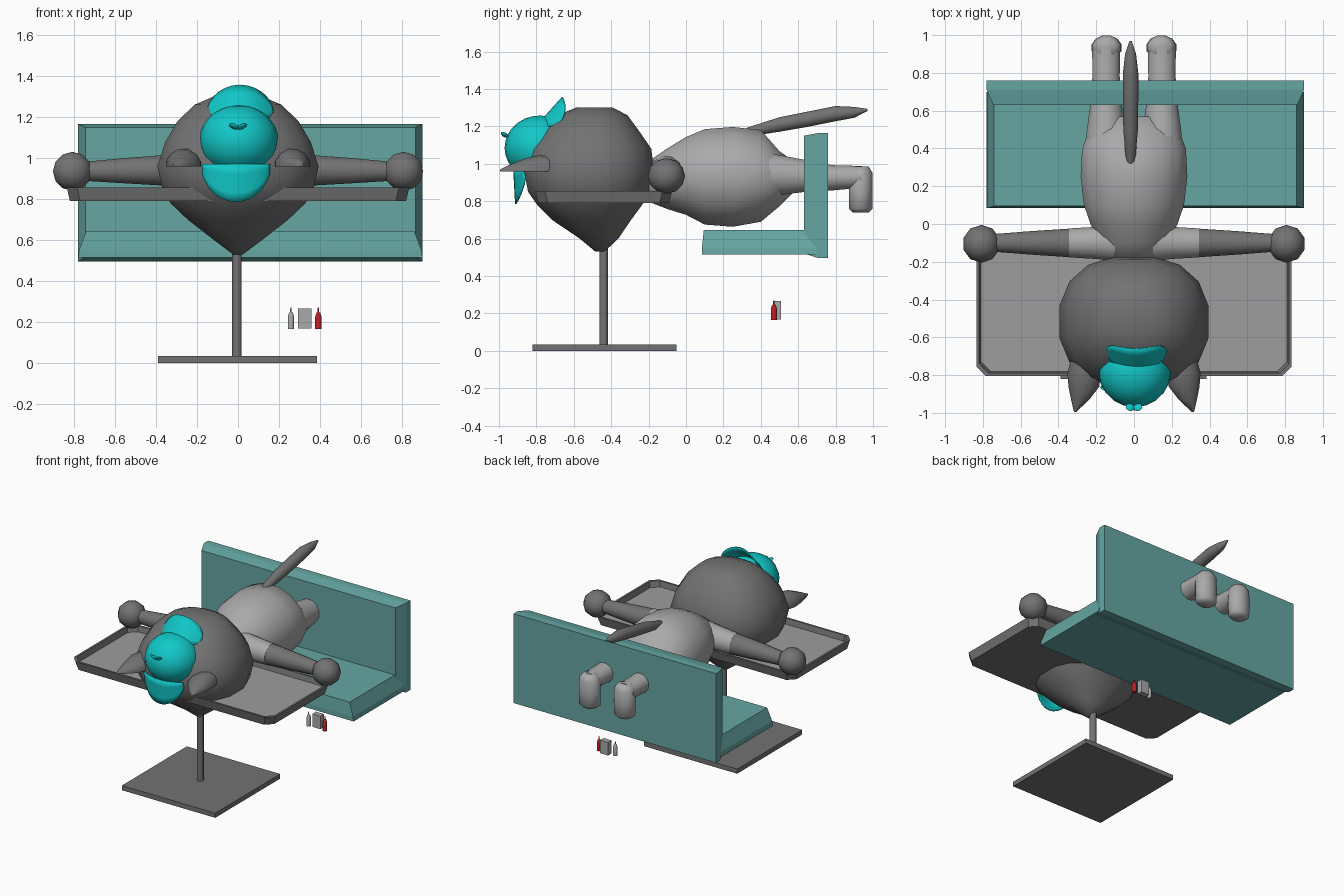
import bpy, bmesh, math
from mathutils import Vector

cube = bpy.data.objects.get("Cube")
if cube:
    bpy.data.objects.remove(cube)


def material(name, r, g, b):
    m = bpy.data.materials.new(name)
    m.use_nodes = True
    m.diffuse_color = (r, g, b, 1)
    m.node_tree.nodes["Principled BSDF"].inputs["Base Color"].default_value = (r, g, b, 1)
    return m


DARK = material("dark grey", .17, .17, .17)
LIGHT = material("light grey", .4, .4, .4)
TRAY = material("tray grey", .34, .34, .34)
BENCH = material("bench teal", .13, .38, .36)
CAP = material("cap teal", .006, .58, .58)
RED = material("red", .5, .015, .02)


def finish(name, bm, mats, angle):
    bmesh.ops.recalc_face_normals(bm, faces=bm.faces)
    me = bpy.data.meshes.new(name)
    bm.to_mesh(me)
    bm.free()
    for m in mats:
        me.materials.append(m)
    ob = bpy.data.objects.new(name, me)
    bpy.context.collection.objects.link(ob)
    if angle:
        bpy.ops.object.select_all(action='DESELECT')
        ob.select_set(True)
        bpy.context.view_layer.objects.active = ob
        bpy.ops.object.shade_smooth_by_angle(angle=math.radians(angle))
    return ob


def skin(name, rings, mats, angle=50):
    """Join rings of points into a closed skin; a second material goes on the last cap."""
    bm = bmesh.new()
    loops = [[bm.verts.new(p) for p in ring] for ring in rings]
    n = len(loops[0])
    for a, b in zip(loops, loops[1:]):
        for i in range(n):
            j = (i + 1) % n
            bm.faces.new((a[i], a[j], b[j], b[i]))
    bm.faces.new(loops[0])
    bm.faces.new(loops[-1]).material_index = len(mats) - 1
    return finish(name, bm, mats, angle)


def oval(axis, centre, a, b, n=12, power=1.0, floor=None):
    """Ring across an axis; a and b are its half sizes along the other two axes."""
    ring = []
    for i in range(n):
        t = 2 * math.pi * (i + .5) / n
        c, s = math.cos(t), math.sin(t)
        c = math.copysign(abs(c) ** power, c) * a
        s = math.copysign(abs(s) ** power, s) * b
        off = {'x': (0, c, s), 'y': (c, 0, s), 'z': (c, s, 0)}[axis]
        p = Vector(centre) + Vector(off)
        if floor is not None:
            p.z = max(p.z, floor)
        ring.append(p)
    return ring


def rect(x0, x1, y0, y1, z):
    return [(x0, y0, z), (x1, y0, z), (x1, y1, z), (x0, y1, z)]


def wall(x0, x1, z0, z1, y):
    return [(x0, y, z0), (x1, y, z0), (x1, y, z1), (x0, y, z1)]


def ball(name, centre, size, mat, u=12, v=8):
    bm = bmesh.new()
    bmesh.ops.create_uvsphere(bm, u_segments=u, v_segments=v, radius=1)
    bmesh.ops.scale(bm, vec=size, verts=bm.verts)
    bmesh.ops.translate(bm, vec=centre, verts=bm.verts)
    return finish(name, bm, [mat], 60)


# Stand
skin("base_plate", [rect(-.39, .385, -.82, -.05, z) for z in (0, .035)], [DARK], 0)
skin("pole", [oval('z', (-.005, -.44, z), .024, .024) for z in (.03, .8)], [DARK])


# Tray with clipped corners and a raised rim
def tray_ring(inset, z):
    hx, hy, c = .835 - inset, .365 - inset, .05
    quarter = [(hx - c, -hy), (hx, c - hy), (hx, hy - c), (hx - c, hy)]
    pts = quarter + [(-x, -y) for x, y in quarter]
    return [(x, y - .44, z) for x, y in pts]


skin("tray", [tray_ring(.015, .79), tray_ring(0, .855), tray_ring(.015, .855), tray_ring(.025, .815)],
     [DARK, TRAY], 0)

# Bench
skin("bench_back", [wall(-.78, .9, .495, 1.165, .76), wall(-.78, .9, .495, 1.165, .71),
                    wall(-.745, .865, .52, 1.15, .63)], [BENCH], 0)
skin("bench_seat", [rect(-.78, .9, .085, .7, .515), rect(-.775, .895, .085, .7, .55),
                    rect(-.74, .86, .095, .7, .645)], [BENCH], 0)

# Head, facing down: height, y centre, half width, half depth
head = [(1.3, -.49, .12, .1), (1.26, -.5, .215, .19), (1.18, -.51, .3, .26),
        (1.08, -.515, .36, .335), (.96, -.518, .4, .353), (.85, -.515, .375, .335),
        (.78, -.515, .335, .285), (.7, -.505, .25, .215), (.6, -.465, .12, .105),
        (.53, -.46, .025, .025)]
skin("head", [oval('z', (0, y, z), a, b, 16, .85) for z, y, a, b in head], [DARK], 70)

# Body: y, z centre, half width, half height
body = [(-.2, .905, .15, .11), (-.1, .92, .18, .165), (0, .935, .235, .212), (.1, .93, .27, .26),
        (.25, .93, .288, .272), (.4, .935, .28, .25), (.5, .92, .24, .15), (.57, .93, .15, .09)]
skin("body", [oval('y', (0, y, z), a, b, 16) for y, z, a, b in body], [LIGHT], 70)

# Tail
tail = [(.25, 1.14, .008), (.33, 1.17, .025), (.5, 1.21, .04), (.65, 1.238, .042),
        (.8, 1.268, .042), (.9, 1.275, .03), (.97, 1.288, .006)]
skin("tail", [oval('y', (-.018, y, z), r, r) for y, z, r in tail], [DARK], 70)

leg = [(.33, .94, .12, .14), (.5, .94, .105, .11), (.64, .935, .085, .088), (.78, .925, .075, .07),
       (.94, .93, .076, .06)]
foot = [(.74, .05, .045), (.76, .078, .065), (.85, .082, .066), (.95, .076, .066), (.985, .05, .045)]
ear = [(-.71, .265, .07, .08), (-.79, .265, .09, .085), (-.86, .265, .085, .07),
       (-.93, .285, .05, .04), (-.995, .312, .006, .008)]
sleeve = [(.1, .945, .1), (.2, .945, .088), (.345, .94, .079)]
arm = [(.345, .94, .078), (.55, .938, .064), (.76, .935, .047)]

# Paired limbs and ears
for side, s in (("left", 1), ("right", -1)):
    skin(side + "_leg", [oval('y', (s * .148, y, z), a, b) for y, z, a, b in leg], [LIGHT], 70)
    skin(side + "_foot", [oval('z', (s * .145, .934, z), a, b) for z, a, b in foot], [LIGHT], 70)
    skin(side + "_ear", [oval('y', (s * x, y, .962), a, b, 12, 1, .958) for y, x, a, b in ear],
         [DARK], 60)
    skin(side + "_sleeve", [oval('x', (s * x, -.1, z), r, r) for x, z, r in sleeve], [LIGHT], 70)
    skin(side + "_arm", [oval('x', (s * x, -.1, z), r, r) for x, z, r in arm], [DARK], 70)
    ball(side + "_hand", (s * .808, -.105, .935), (.1, .1, .095), DARK, 10, 6)
    # Bow loops on the cap
    bow = ball(side + "_bow_loop", (0, 0, 0), (.026, .022, .009), CAP)
    bow.location = (s * .02, -.97, 1.155)
    bow.rotation_euler = (-.5, -s * .4, 0)

# Cap crown
ball("cap_crown", (.004, -.78, 1.085), (.192, .19, .173), CAP, 20, 14)


def bill(name, point):
    bm = bmesh.new()
    grid = [[bm.verts.new(point(math.pi * (i / 14 - .5), j / 4)) for i in range(1, 14)]
            for j in range(5)]
    for a, b in zip(grid, grid[1:]):
        for i in range(12):
            bm.faces.new((a[i], a[i + 1], b[i + 1], b[i]))
    ob = finish(name, bm, [CAP], 60)
    mod = ob.modifiers.new("thickness", 'SOLIDIFY')
    mod.thickness = .008
    mod.offset = 0


# Cap bills, curving back at the sides
bill("upper_bill", lambda a, s: (.165 * math.sin(a) + .01,
                                 -.8 + s * .14 * math.cos(a) + .11 * math.sin(a) ** 2,
                                 1.2 + s * .155 * math.cos(a)))
bill("lower_bill", lambda a, s: (.168 * math.sin(a) - .01,
                                 -.92 + .01 * s + .055 * math.sin(a) ** 2,
                                 .97 - s * .185 * math.cos(a)))

# Condiments: two bottles and a napkin box
bottle = [(.165, .016), (.225, .016), (.245, .01), (.25, .004), (.27, .003)]
for name, x, mat in (("grey_bottle", .258, LIGHT), ("red_bottle", .392, RED)):
    skin(name, [oval('z', (x, .47, z), r, r, 10) for z, r in bottle], [mat], 40)
skin("napkin_box", [rect(.292, .358, .465, .507, z) for z in (.167, .265)], [LIGHT], 0)
